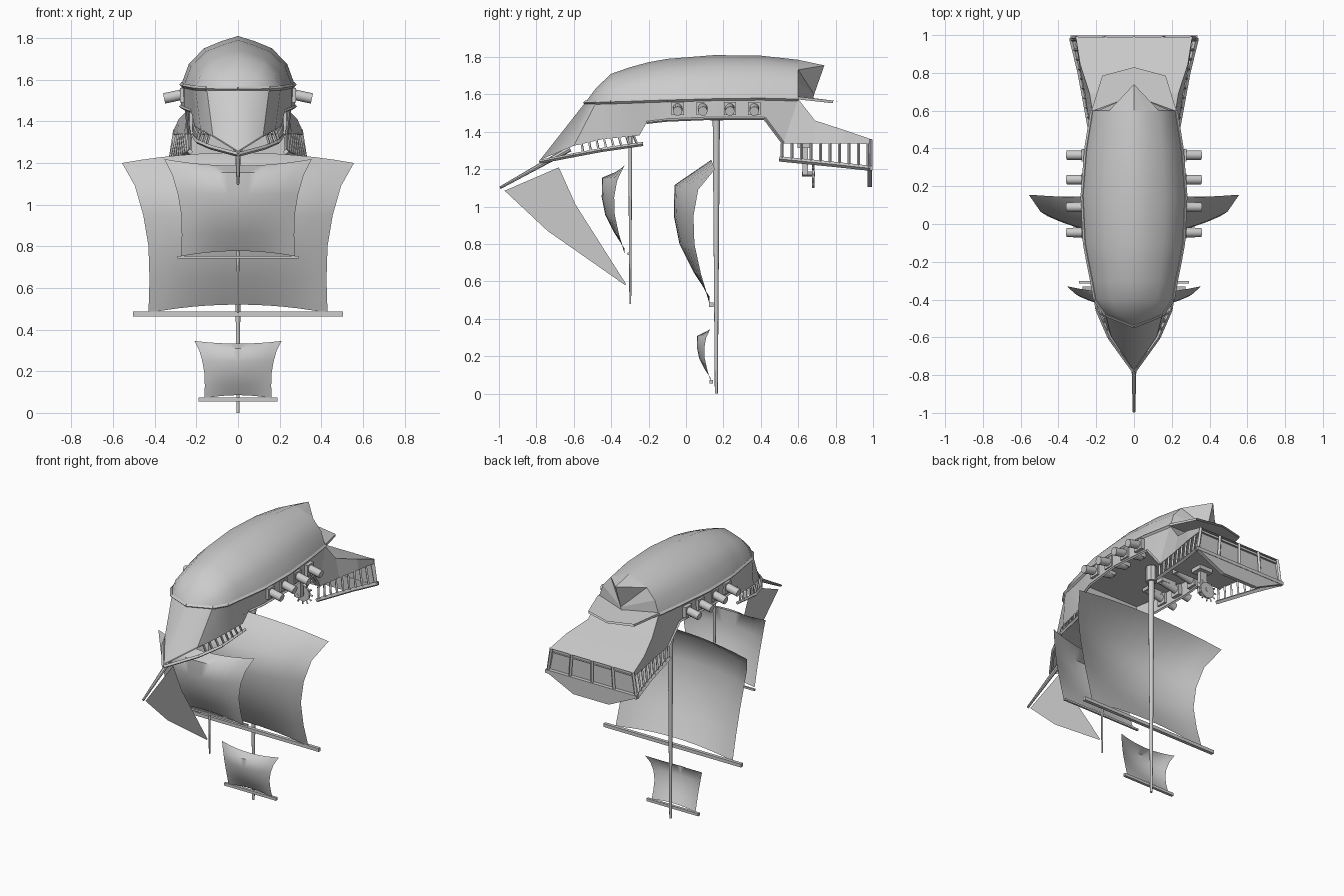
import bpy, bmesh, math
from mathutils import Vector

if "Cube" in bpy.data.objects:
    bpy.data.objects.remove(bpy.data.objects["Cube"])


def finish(name, bm, mirror=False, smooth=None):
    bmesh.ops.remove_doubles(bm, verts=bm.verts, dist=0.0005)
    bmesh.ops.recalc_face_normals(bm, faces=bm.faces)
    me = bpy.data.meshes.new(name)
    bm.to_mesh(me)
    bm.free()
    ob = bpy.data.objects.new(name, me)
    bpy.context.collection.objects.link(ob)
    if mirror:
        ob.modifiers.new("mirror", 'MIRROR').use_clip = True
    if smooth:
        bpy.context.view_layer.objects.active = ob
        ob.select_set(True)
        bpy.ops.object.shade_smooth_by_angle(angle=math.radians(smooth))
        ob.select_set(False)
    return ob


def loft(name, rows, mirror=True, smooth=None):
    bm = bmesh.new()
    g = [[bm.verts.new(p) for p in r] for r in rows]
    for a, b in zip(g, g[1:]):
        for i in range(len(a) - 1):
            bm.faces.new((a[i], a[i + 1], b[i + 1], b[i]))
    return finish(name, bm, mirror, smooth)


def beam(bm, p, q, r1, r2=None, n=4):
    p, q = Vector(p), Vector(q)
    d = q - p
    m = d.to_track_quat('Z', 'Y').to_matrix().to_4x4()
    m.translation = (p + q) / 2
    bmesh.ops.create_cone(bm, cap_ends=True, segments=n, radius1=r1,
                          radius2=r1 if r2 is None else r2, depth=d.length, matrix=m)


def box(bm, c, size):
    r = bmesh.ops.create_cube(bm, size=1)
    bmesh.ops.scale(bm, vec=size, verts=r['verts'])
    bmesh.ops.translate(bm, vec=c, verts=r['verts'])


def path(bm, pts, r, n=4):
    for p, q in zip(pts, pts[1:]):
        beam(bm, p, q, r, n=n)


def at(pts, t):
    # point at fraction t along y of a polyline
    y = pts[0][1] + t * (pts[-1][1] - pts[0][1])
    for p, q in zip(pts, pts[1:]):
        if y <= q[1] + 1e-6:
            return Vector(p).lerp(Vector(q), (y - p[1]) / (q[1] - p[1]))


# --- upturned hull: keel on top, wale line, then gunwale below
wale = [(0, -.54, 1.555), (.15, -.48, 1.557), (.205, -.4, 1.56), (.222, -.3, 1.563), (.242, -.2, 1.567),
        (.26, -.1, 1.57), (.272, .15, 1.577), (.252, .4, 1.58), (.22, .6, 1.575)]
keel_z = [1.555, 1.635, 1.71, 1.745, 1.772, 1.79, 1.81, 1.807, 1.785]
section = [(0, 1), (.3, .89), (.6, .745), (.87, .42), (1, 0)]
body = [[(x * f, y, z + (k - z) * g) for f, g in section] for (x, y, z), k in zip(wale, keel_z)]
loft("hull_bottom", body, smooth=35)

# stern of the hull: sharp sternpost reached from the last section
bm = bmesh.new()
last = [bm.verts.new(p) for p in body[-1]]
post = [bm.verts.new(p) for p in ((0, .74, 1.755), (0, .685, 1.6), (0, .68, 1.575))]
for f in ((last[0], last[1], post[0]), (last[1], last[2], post[0]), (last[2], post[1], post[0]),
          (last[2], last[3], post[1]), (last[3], last[4], post[2], post[1])):
    bm.faces.new(f)
finish("sternpost", bm, True)

gunwale = [(0, -.78, 1.25), (.12, -.6, 1.325), (.18, -.45, 1.36), (.21, -.25, 1.38), (.225, -.21, 1.45),
           (.258, -.1, 1.462), (.275, .15, 1.472), (.25, .42, 1.472), (.235, .52, 1.338)]
loft("hull_side", [wale, gunwale], smooth=30)

# stern counter: sloping roof, flared sides
upper = [(.22, .6, 1.575), (.235, .69, 1.46), (.285, .845, 1.41), (.308, .99, 1.36)]
lower = [(.235, .52, 1.338), (.26, .69, 1.338), (.29, .845, 1.338), (.31, .985, 1.335)]
loft("stern_counter", [[(0, y, z) for x, y, z in upper], upper, lower, [(0, y, z) for x, y, z in lower]])

# decks and bulkheads inside
loft("fore_deck", [[(0, y, z + .005) for x, y, z in gunwale[:4]], [(x, y, z + .005) for x, y, z in gunwale[:4]]])
loft("waist_deck", [[(0, y, z - .01) for x, y, z in wale[3:]], [(x, y, z - .01) for x, y, z in wale[3:]]])
loft("fore_bulkhead", [[(0, -.25, 1.38), (.21, -.25, 1.38)], [(0, -.25, 1.555), (.23, -.25, 1.555)]])
loft("aft_bulkhead", [[(0, .52, 1.338), (.235, .52, 1.338)], [(0, .52, 1.57), (.23, .52, 1.57)]])

# wale trim with overhanging stern slab, gunwale cap
trim = bmesh.new()
caps = bmesh.new()
for s in (-1, 1):
    path(trim, [(s * x, y, z) for x, y, z in wale], .011)
    path(caps, [(s * x, y, z) for x, y, z in gunwale[4:]], .008)
finish("wale_trim", trim)
finish("gunwale_cap", caps)
loft("stern_slab", [[(0, .6, 1.59), (0, .83, 1.56)], [(.225, .6, 1.588), (.168, .785, 1.567)],
                    [(.225, .6, 1.573), (.168, .785, 1.553)], [(0, .6, 1.573), (0, .83, 1.548)]])

# fore rail and quarter rail with posts
fore = [(0, -.78, 1.24), (.13, -.6, 1.275), (.195, -.45, 1.303), (.215, -.23, 1.335)]
quarter = [(.23, .5, 1.255), (.285, .8, 1.225), (.33, .985, 1.205)]
fr, qr = bmesh.new(), bmesh.new()
for s in (-1, 1):
    side = lambda p: (s * p[0], p[1], p[2])
    path(fr, [side(p) for p in fore], .011)
    for i in range(8):
        t = .42 + .075 * i
        beam(fr, side(at(fore, t)), side(at(gunwale[:4], t)), .007)
    path(qr, [side(p) for p in quarter], .014)
    for i in range(10):
        t = .03 + i * .105
        top = at(lower, t)
        beam(qr, side(at(quarter, t)), (s * (top.x - .008), at(quarter, t).y, top.z), .008)
finish("fore_rail", fr)

# stern gallery: bar, window posts, panel, hanging pediment
box(qr, (0, .985, 1.205), (.67, .025, .022))
for i in range(5):
    x = (i - 2) * .15
    beam(qr, (x * 1.08, .985, 1.205), (x, .985, 1.36), .011)
finish("quarter_rail", qr)
loft("gallery_panel", [[(0, .972, 1.36), (.305, .972, 1.36)], [(0, .972, 1.205), (.325, .972, 1.205)]])
bm = bmesh.new()
outline = [(-.33, 1.2), (.33, 1.2), (.13, 1.105), (-.13, 1.105)]
face = bm.faces.new([bm.verts.new((x, .97, z)) for x, z in outline])
ext = bmesh.ops.extrude_face_region(bm, geom=[face])['geom']
bmesh.ops.translate(bm, vec=(0, .025, 0), verts=[v for v in ext if isinstance(v, bmesh.types.BMVert)])
finish("pediment", bm)

# steering wheel on its stand
bm = bmesh.new()
beam(bm, (0, .673, 1.172), (0, .687, 1.172), .052, n=16)
for a in range(12):
    c, d = math.cos(a * math.pi / 6), math.sin(a * math.pi / 6)
    beam(bm, (0, .68, 1.172), (.072 * c, .68, 1.172 + .072 * d), .006)
beam(bm, (0, .62, 1.175), (0, .69, 1.175), .014, n=8)
box(bm, (0, .637, 1.25), (.05, .03, .16))
box(bm, (0, .637, 1.325), (.1, .08, .025))
finish("steering_wheel", bm)

# ladders from waist to quarter deck
bm = bmesh.new()
for s in (-1, 1):
    for x in (.14, .21):
        beam(bm, (s * x, .42, 1.475), (s * x, .52, 1.35), .008)
    for i in range(4):
        box(bm, (s * .175, .43 + .025 * i, 1.46 - .031 * i), (.07, .022, .008))
finish("ladders", bm)

# cannons with carriages
gun, car = bmesh.new(), bmesh.new()
for s in (-1, 1):
    for y in (-.045, .09, .235, .365):
        beam(gun, (s * .14, y, 1.555), (s * .355, y, 1.51), .026, .025, 12)
        box(car, (s * .18, y, 1.555), (.11, .05, .03))
        box(car, (s * .263, y, 1.525), (.03, .066, .07))
finish("cannons", gun, smooth=40)
finish("carriages_and_ports", car)

# masts, bowsprit, yards
bm = bmesh.new()
beam(bm, (0, .162, 0), (0, .162, 1.56), .008, .02, 10)
beam(bm, (0, .162, 1.46), (0, .162, 1.56), .035, .035, 8)
beam(bm, (0, -.298, .48), (0, -.298, 1.39), .005, .011, 10)
beam(bm, (0, -.995, 1.1), (0, -.62, 1.31), .007, .016, 8)
finish("masts_and_bowsprit", bm, smooth=40)
bm = bmesh.new()
for y, z, w, h in ((.135, .475, 1.01, .022), (.135, .064, .38, .018), (-.308, .748, .58, .012)):
    box(bm, (0, y, z), (w, h, h))
finish("yards", bm)


# billowing square sails, all the same shape at different scales; only the top edge varies
def sail(name, y0, z0, k, top):
    # rows: half width, edge depth, centre depth, edge height, centre height
    shape = [(.43, 0, 0, 0, .04), (.425, .045, .085, .16, .17), (.43, .08, .16, .32, .32),
             (.455, .085, .19, .47, .47), (.495, .06, .187, .61, .635), top]
    rows = []
    for w, de, dc, ze, zc in shape:
        row = []
        for i in range(7):
            u = i / 6
            row.append((u * w * k, y0 - k * (dc + (de - dc) * u * u), z0 + k * (zc + (ze - zc) * u * u)))
        rows.append(row)
    return loft(name, rows, smooth=60)


sail("main_sail", .125, .48, 1, (.557, -.03, -.01, .72, .77))
sail("top_sail", .13, .07, .375, (.557, 0, .06, .735, .7))
sail("fore_sail", -.33, .752, .635, (.557, 0, .06, .735, .685))

# jib between bowsprit and fore mast
loft("jib_sail", [[(0, -.68, 1.21), (0, -.97, 1.085)], [(0, -.59, 1.01), (0, -.74, .87)],
                  [(0, -.32, .585), (0, -.325, .58)]], mirror=False)
